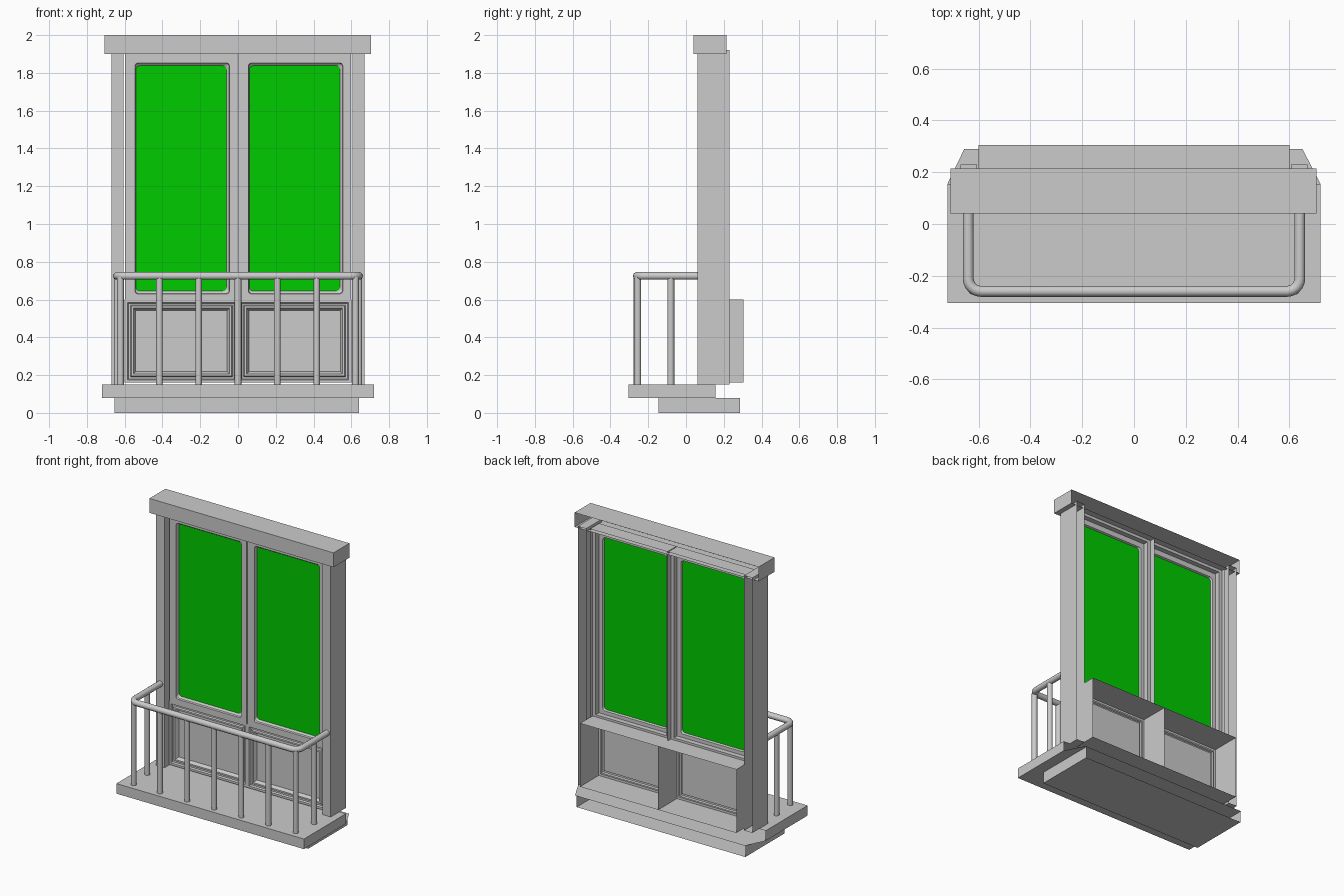
import bpy, bmesh, math

if "Cube" in bpy.data.objects:
    bpy.data.objects.remove(bpy.data.objects["Cube"])

def finish(bm, name, recalc=True):
    bmesh.ops.remove_doubles(bm, verts=bm.verts, dist=0.0005)
    if recalc:
        bmesh.ops.recalc_face_normals(bm, faces=bm.faces)
    me = bpy.data.meshes.new(name)
    bm.to_mesh(me)
    bm.free()
    ob = bpy.data.objects.new(name, me)
    bpy.context.collection.objects.link(ob)
    return ob

def open_box(name, x, y, z, drop=()):
    """Box shell; drop lists directions whose faces are left out."""
    bm = bmesh.new()
    bmesh.ops.create_cube(bm, size=1)
    for v in bm.verts:
        v.co = [r[0] if c < 0 else r[1] for c, r in zip(v.co, (x, y, z))]
    bm.normal_update()
    dirs = {"front": (1, -1), "back": (1, 1), "top": (2, 1), "bottom": (2, -1)}
    gone = [f for f in bm.faces for d in drop
            if f.normal[dirs[d][0]] * dirs[d][1] > 0.9]
    bmesh.ops.delete(bm, geom=gone, context="FACES")
    return finish(bm, name, False)

def outline(x0, x1, z0, z1, r, seg=4):
    pts = []
    corners = ((x1 - r, z1 - r), (x0 + r, z1 - r), (x0 + r, z0 + r), (x1 - r, z0 + r))
    for i, (cx, cz) in enumerate(corners):
        for k in range(seg + 1):
            a = math.pi / 2 * (i + k / seg)
            pts.append((cx + r * math.cos(a), cz + r * math.sin(a)))
    return pts

def stepped(name, rings, dx, fill=False):
    """Skin between successive (x0, x1, z0, z1, y, corner radius) outlines."""
    bm = bmesh.new()
    prev = None
    for x0, x1, z0, z1, y, r in rings:
        cur = [bm.verts.new((px + dx, y, pz)) for px, pz in outline(x0, x1, z0, z1, r)]
        if prev:
            n = len(cur)
            for i in range(n):
                j = (i + 1) % n
                bm.faces.new((prev[i], prev[j], cur[j], cur[i]))
        prev = cur
    if fill:
        bm.faces.new(prev)
    return finish(bm, name)

# Lintel, balcony slab, base and the slab's rear underside
open_box("lintel", (-0.708, 0.705), (0.04, 0.215), (1.9, 2.0), ["back"])
open_box("balcony_slab", (-0.72, 0.72), (-0.305, 0.155), (0.08, 0.15), ["back"])
open_box("base", (-0.655, 0.64), (-0.145, 0.285), (0, 0.08), ["back", "top"])
bm = bmesh.new()
bm.faces.new([bm.verts.new((x, y, 0.08)) for x, y in
              ((-0.72, 0.155), (-0.655, 0.29), (0.65, 0.29), (0.72, 0.155))])
finish(bm, "slab_rear_underside")

# Side pillars, open at the back
for side, x in (("left", (-0.67, -0.607)), ("right", (0.607, 0.67))):
    open_box(side + "_pillar", x, (0.06, 0.23), (0.15, 1.92), ["back"])

green = bpy.data.materials.new("glass_green")
green.diffuse_color = (0.0, 0.6, 0.0, 1)
green.use_nodes = True
green.node_tree.nodes["Principled BSDF"].inputs["Base Color"].default_value = green.diffuse_color

# Two window halves, each with casing, glass and lower panel box
for side, dx in (("left", -0.6), ("right", 0.0)):
    stepped(side + "_casing", [
        (0.003, 0.597, 0.60, 1.91, 0.20, 0),
        (0.003, 0.597, 0.60, 1.91, 0.14, 0),
        (0.003, 0.597, 0.60, 1.91, 0.10, 0),
        (0.055, 0.555, 0.63, 1.852, 0.10, 0.015),
        (0.057, 0.553, 0.633, 1.849, 0.112, 0.015),
        (0.06, 0.54, 0.645, 1.838, 0.122, 0.02),
    ], dx)
    # inner rear lip of the casing
    stepped(side + "_casing_lip", [
        (0.003, 0.597, 0.60, 1.91, 0.17, 0),
        (0.03, 0.575, 0.615, 1.88, 0.17, 0),
        (0.03, 0.575, 0.615, 1.88, 0.135, 0),
        (0.055, 0.545, 0.64, 1.843, 0.135, 0.02),
        (0.06, 0.54, 0.645, 1.838, 0.122, 0.02),
    ], dx)
    bm = bmesh.new()
    bm.faces.new([bm.verts.new((x + dx, 0.122, z))
                  for x, z in outline(0.06, 0.54, 0.645, 1.838, 0.02)])
    glass = finish(bm, side + "_glass")
    glass.data.materials.append(green)
    open_box(side + "_panel_box", (dx, dx + 0.6), (0.10, 0.305), (0.16, 0.60),
             ["front", "back"])
    insets = ((0, 0.10), (0.015, 0.10), (0.02, 0.112), (0.03, 0.112),
              (0.035, 0.102), (0.046, 0.102), (0.058, 0.125))
    stepped(side + "_panel", [(i, 0.6 - i, 0.16 + i, 0.6 - i, y, 0)
                              for i, y in insets], dx, True)

# Handrail bent round the balcony
half, front, bend = 0.64, -0.26, 0.05
path = [(half, 0.065)]
for k in range(7):
    a = -math.pi / 2 * k / 6
    path.append((half - bend + bend * math.cos(a), front + bend + bend * math.sin(a)))
path += [(-x, y) for x, y in reversed(path)]
cu = bpy.data.curves.new("handrail", "CURVE")
cu.dimensions = "3D"
cu.bevel_depth = 0.021
cu.bevel_resolution = 3
cu.use_fill_caps = True
sp = cu.splines.new("POLY")
sp.points.add(len(path) - 1)
for p, (x, y) in zip(sp.points, path):
    p.co = (x, y, 0.725, 1)
    p.radius = 1
sp.use_smooth = True
bpy.context.collection.objects.link(bpy.data.objects.new("handrail", cu))

# Balusters along the front and one on each side
spots = [(i * 0.208, front) for i in range(-2, 3)]
spots += [(s * 0.622, front + 0.005) for s in (-1, 1)] + [(s * half, -0.08) for s in (-1, 1)]
for x, y in spots:
    bpy.ops.mesh.primitive_cylinder_add(vertices=14, radius=0.018, depth=0.57,
                                        location=(x, y, 0.435))
    bpy.context.object.name = "baluster"
    bpy.ops.object.shade_smooth_by_angle()
